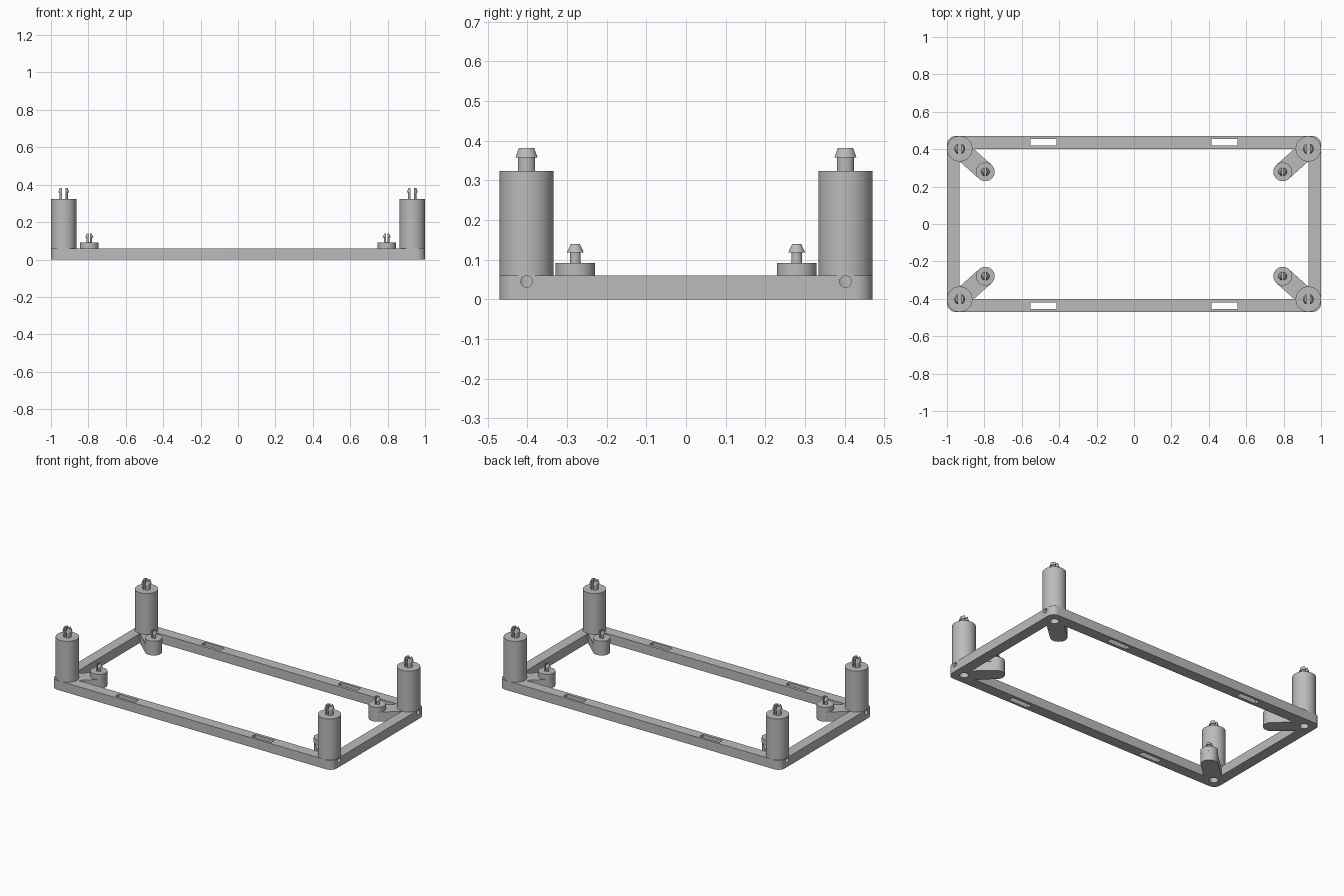
import bpy, bmesh, math
from mathutils import Vector

if "Cube" in bpy.data.objects:
    bpy.data.objects.remove(bpy.data.objects["Cube"], do_unlink=True)

grey = bpy.data.materials.new("mid grey")
grey.use_nodes = True
grey.diffuse_color = (0.5, 0.5, 0.5, 1)
grey.node_tree.nodes["Principled BSDF"].inputs["Base Color"].default_value = (0.5, 0.5, 0.5, 1)

HEIGHT = 0.06
POST = Vector((0.932, 0.402))
PAD = Vector((0.795, 0.279))
CORNERS = [(sx, sy) for sx in (-1, 1) for sy in (-1, 1)]


def make(name, bm):
    bmesh.ops.recalc_face_normals(bm, faces=bm.faces)
    mesh = bpy.data.meshes.new(name)
    bm.to_mesh(mesh)
    bm.free()
    mesh.materials.append(grey)
    obj = bpy.data.objects.new(name, mesh)
    bpy.context.collection.objects.link(obj)
    return obj


def prism(name, outline, z0, z1):
    bm = bmesh.new()
    face = bm.faces.new([bm.verts.new((x, y, z0)) for x, y in outline])
    top = bmesh.ops.extrude_face_region(bm, geom=[face])["geom"]
    verts = [v for v in top if isinstance(v, bmesh.types.BMVert)]
    bmesh.ops.translate(bm, verts=verts, vec=(0, 0, z1 - z0))
    return make(name, bm)


def box(name, x, y, z0, z1, wx, wy):
    return prism(name, [(x + a * wx / 2, y + b * wy / 2)
                        for a, b in ((-1, -1), (1, -1), (1, 1), (-1, 1))], z0, z1)


def arc(cx, cy, r, start, sweep, steps):
    angles = [start + sweep * i / steps for i in range(steps + 1)]
    return [(cx + r * math.cos(a), cy + r * math.sin(a)) for a in angles]


def lathe(name, x, y, profile, sides=48):
    """Closed solid from (radius, height) pairs."""
    bm = bmesh.new()
    rings = [[bm.verts.new((px, py, z)) for px, py in
              arc(x, y, r, 0, math.tau, sides)[:-1]] for r, z in profile]
    for low, high in zip(rings, rings[1:]):
        for i in range(sides):
            j = (i + 1) % sides
            bm.faces.new((low[i], low[j], high[j], high[i]))
    bm.faces.new(rings[0])
    bm.faces.new(rings[-1])
    return make(name, bm)


def combine(obj, tool, operation, keep=False):
    mod = obj.modifiers.new("combine", "BOOLEAN")
    mod.object, mod.operation, mod.solver = tool, operation, "EXACT"
    bpy.context.view_layer.update()
    graph = bpy.context.evaluated_depsgraph_get()
    mesh = bpy.data.meshes.new_from_object(obj.evaluated_get(graph))
    obj.modifiers.clear()
    obj.data = mesh
    if not keep:
        bpy.data.objects.remove(tool, do_unlink=True)


# Rectangular base frame with rounded outer corners
R = 0.045
outline = []
for quarter, (sx, sy) in enumerate(((1, 1), (-1, 1), (-1, -1), (1, -1))):
    outline += arc(sx * (1 - R), sy * (0.47 - R), R, quarter * math.pi / 2, math.pi / 2, 10)
frame = prism("base_frame", outline, 0, HEIGHT)
combine(frame, box("opening", 0, 0, -0.1, 0.2, 1.864, 0.8), "DIFFERENCE")

# Slots through the long rails
for sx, sy in CORNERS:
    combine(frame, box("slot", sx * 0.484, sy * 0.437, -0.1, 0.2, 0.139, 0.035), "DIFFERENCE")

finished = [frame]
for sx, sy in CORNERS:
    side = ("left" if sx > 0 else "right") + ("_front" if sy < 0 else "_back")
    post_at = Vector((sx * POST.x, sy * POST.y))
    pad_at = Vector((sx * PAD.x, sy * PAD.y))

    # Rounded arm reaching inward, merged into the frame
    d = pad_at - post_at
    a = math.atan2(d.y, d.x)
    shape = (arc(*pad_at, 0.05, a - math.pi / 2, math.pi, 20)
             + arc(*post_at, 0.05, a + math.pi / 2, math.pi, 20))
    combine(frame, prism("arm", shape, 0, HEIGHT), "UNION")

    # Tall post with split snap peg
    post = lathe("post_" + side, *post_at, [
        (0.068, HEIGHT), (0.068, 0.323), (0.023, 0.323), (0.023, 0.358),
        (0.029, 0.358), (0.021, 0.382)])
    combine(post, box("split", *post_at, 0.324, 0.5, 0.017, 0.2), "DIFFERENCE")

    # Bore from below, with a small hole from the end face meeting it
    bore = lathe("bore", *post_at, [(0.026, -0.1), (0.026, 0.25)], 32)
    combine(frame, bore, "DIFFERENCE", keep=True)
    combine(post, bore, "DIFFERENCE")
    drill = lathe("drill", 0, 0, [(0.0145, 0), (0.0145, 0.15)], 24)
    drill.rotation_euler = (0, sx * math.pi / 2, 0)
    drill.location = (post_at.x, post_at.y, 0.045)
    combine(frame, drill, "DIFFERENCE")

    # Low pad with smaller split snap peg
    pad = lathe("pad_" + side, *pad_at, [
        (0.05, HEIGHT), (0.05, 0.092), (0.014, 0.092), (0.014, 0.118),
        (0.022, 0.118), (0.012, 0.14)])
    combine(pad, box("split", *pad_at, 0.093, 0.3, 0.009, 0.08), "DIFFERENCE")
    finished += [post, pad]

# Smooth round walls, keep edges crisp
bpy.ops.object.select_all(action="DESELECT")
for obj in finished:
    obj.select_set(True)
bpy.context.view_layer.objects.active = frame
bpy.ops.object.shade_smooth_by_angle(angle=math.radians(30))
